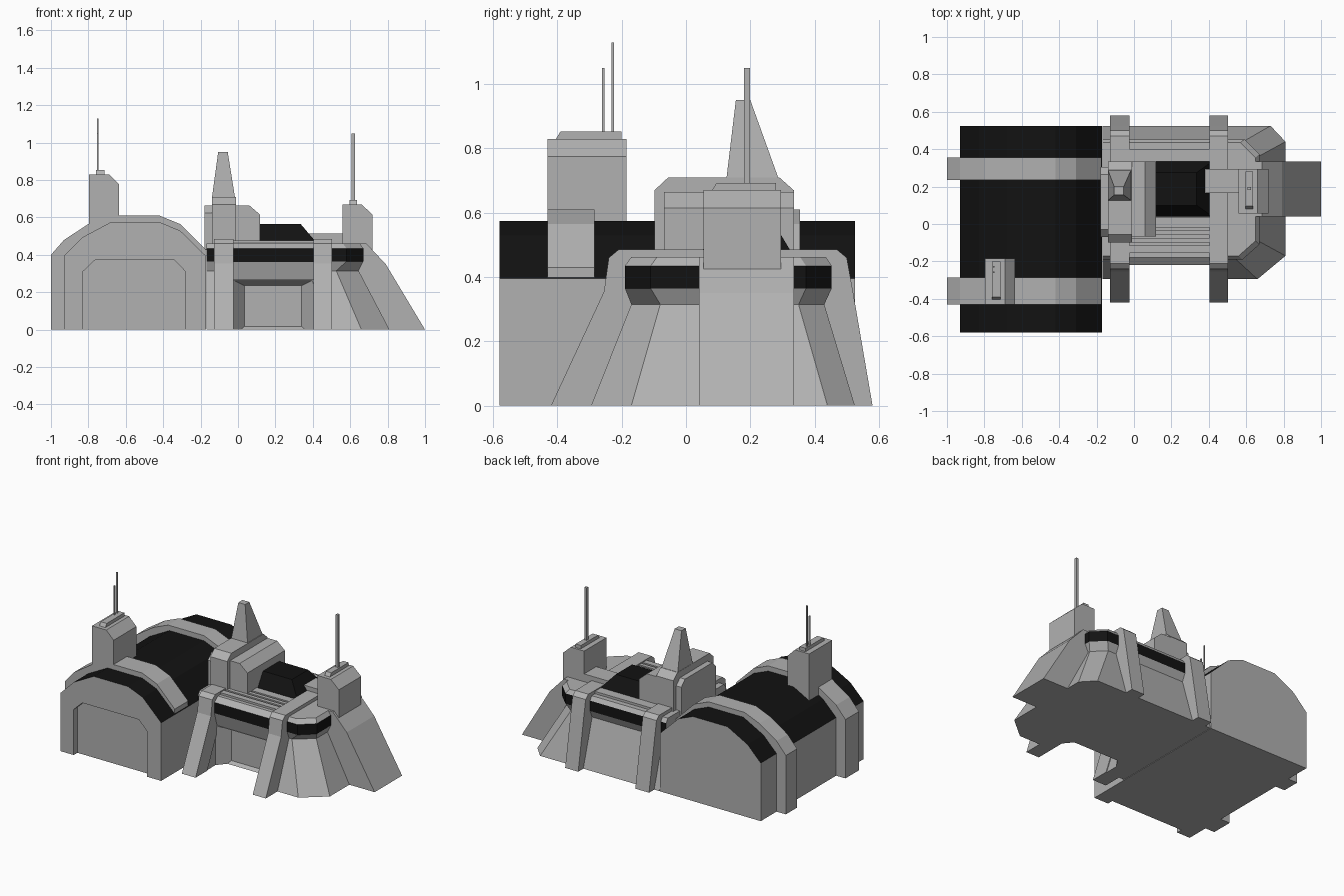
import bpy, bmesh

if "Cube" in bpy.data.objects:
    bpy.data.objects.remove(bpy.data.objects["Cube"])

dark = bpy.data.materials.new("dark_panel")
dark.diffuse_color = (0.006, 0.006, 0.006, 1)
dark.use_nodes = True
dark.node_tree.nodes["Principled BSDF"].inputs["Base Color"].default_value = dark.diffuse_color
grey = bpy.data.materials.new("grey_hull")
grey.diffuse_color = (0.44, 0.44, 0.44, 1)
grey.use_nodes = True
grey.node_tree.nodes["Principled BSDF"].inputs["Base Color"].default_value = grey.diffuse_color


def loft(name, rings, is_dark=lambda f: False):
    """Skin a list of equal-length point rings and cap both ends."""
    bm = bmesh.new()
    loops = [[bm.verts.new(p) for p in r] for r in rings]
    n = len(loops[0])
    for a, b in zip(loops, loops[1:]):
        for i in range(n):
            j = (i + 1) % n
            bm.faces.new((a[i], a[j], b[j], b[i]))
    bm.faces.new(loops[0])
    bm.faces.new(loops[-1])
    bmesh.ops.recalc_face_normals(bm, faces=bm.faces)
    for f in bm.faces:
        f.material_index = int(is_dark(f))
    me = bpy.data.meshes.new(name)
    bm.to_mesh(me)
    bm.free()
    me.materials.append(grey)
    me.materials.append(dark)
    ob = bpy.data.objects.new(name, me)
    bpy.context.collection.objects.link(ob)
    return ob


def along_y(name, prof, y0, y1, **k):
    return loft(name, [[(x, y, z) for x, z in prof] for y in (y0, y1)], **k)


def along_x(name, prof, x0, x1, **k):
    return loft(name, [[(x, y, z) for y, z in prof] for x in (x0, x1)], **k)


def rect(x0, x1, y0, y1, z):
    return [(x0, y0, z), (x1, y0, z), (x1, y1, z), (x0, y1, z)]


def taper(name, low, z0, top, z1, **k):
    return loft(name, [rect(*low, z0), rect(*top, z1)], **k)


def box(name, x0, x1, y0, y1, z0, z1):
    return taper(name, (x0, x1, y0, y1), z0, (x0, x1, y0, y1), z1)


def cut(ob, cutter):
    cutter.hide_render = True
    cutter.display_type = 'WIRE'
    m = ob.modifiers.new("recess", 'BOOLEAN')
    m.operation, m.solver, m.object = 'DIFFERENCE', 'EXACT', cutter


# Hangar hall with dark vaulted roof and arched door recess
hall = [(-.93, 0), (-.93, .395), (-.83, .495), (-.68, .575), (-.42, .575),
        (-.31, .53), (-.172, .395), (-.172, 0)]
hangar = along_y("hangar_hall", hall, -.58, .525,
                 is_dark=lambda f: f.normal.z > .3)
door = [(-.83, -.05), (-.83, .31), (-.765, .372), (-.34, .372), (-.28, .31), (-.28, -.05)]
cut(hangar, along_y("hangar_door_cutter", door, -.65, -.54))

# Hangar ribs
rib = [(-1, 0), (-1, .40), (-.93, .48), (-.80, .565), (-.69, .61), (-.42, .61),
       (-.31, .565), (-.175, .43), (-.175, 0)]
for nm, y0, y1 in (("front", -.43, -.285), ("back", .235, .355)):
    along_y("hangar_rib_" + nm, rib, y0, y1)


# Towers with chamfered top, cap
def tower(name, x0, x1, y0, y1, z0, z1, xc, capx):
    prof = [(x0, z0), (x0, z1), (xc, z1), (x1, z1 - .055), (x1, z0)]
    along_y(name, prof, y0, y1)
    c = (capx[0], capx[1], y0 + .02, y1 - .015)
    taper(name + "_cap", c, z1 - .01, (c[0], c[1], c[2] + .02, c[3]), z1 + .023)


def antenna(name, x, y, r, z0, z1):
    box(name, x - r, x + r, y - r, y + r, z0, z1)


tower("hangar_tower", -.797, -.635, -.43, -.185, .43, .83, -.69, (-.76, -.715))
antenna("hangar_antenna_tall", -.75, -.228, .004, .8, 1.13)
antenna("hangar_antenna_short", -.75, -.257, .004, .8, 1.05)
tower("side_tower", .56, .72, .055, .295, .425, .67, .66, (.595, .635))
antenna("side_antenna", .617, .19, .009, .64, 1.05)


# Main building hull: lofted half-octagon with dark band
def ring(z, x, y0, y1, cx, cy, bx, by):
    return [(-.168, y0, z), (x - cx, y0, z), (x, y0 + cy, z),
            (x, y1 - by, z), (x - bx, y1, z), (-.168, y1, z)]


def band(f):
    z = f.calc_center_median().z
    return .38 < z < .42 and f.normal.x > -.5 and abs(f.normal.z) < .1


hull = loft("main_hull", [
    ring(0, .81, -.295, .525, .15, .125, .08, .085),
    ring(.315, .645, -.17, .43, .12, .09, .08, .08),
    ring(.365, .67, -.19, .453, .09, .08, .08, .08),
    ring(.435, .67, -.19, .453, .09, .08, .08, .08),
    ring(.462, .65, -.17, .435, .09, .08, .08, .08)], is_dark=band)

# Tapered front gate recess
cut(hull, loft("gate_cutter", [
    [(-.03, -.34, -.05), (.405, -.34, -.05), (.405, -.34, .268), (-.03, -.34, .268)],
    [(-.03, -.20, -.05), (.405, -.20, -.05), (.405, -.20, .268), (-.03, -.20, .268)],
    [(.035, -.12, .018), (.34, -.12, .018), (.34, -.12, .235), (.035, -.12, .235)]]))

# Overhanging band above the gate
along_x("gate_canopy", [(-.16, .268), (-.19, .268), (-.218, .362), (-.218, .435),
                        (-.18, .464), (-.12, .464)], -.026, .406, is_dark=band)

# Buttress frames straddling the main building
frame = [(-.42, 0), (-.255, .355), (-.24, .46), (-.21, .485), (.47, .485),
         (.50, .46), (.52, .35), (.58, 0), (.46, 0), (.40, .3), (-.15, .3), (-.295, 0)]
for nm, x0, x1 in (("left", -.128, -.025), ("right", .405, .503)):
    along_x("buttress_frame_" + nm, frame, x0, x1)

# Sloped end buttress
along_y("end_buttress", [(.5, 0), (.5, .462), (.685, .462), (.79, .35), (1, 0)], .04, .335)

# Roof slats
for i, (y0, y1) in enumerate(((-.155, -.115), (-.10, -.075), (-.06, -.035), (-.02, .035),
                              (.335, .40))):
    box(f"roof_slat_{i}", -.03, .41, y0, y1, .44, .478)

# Roof buildings
along_x("command_block", [(-.098, .425), (-.098, .67), (-.055, .71), (.29, .71),
                          (.335, .67), (.335, .425)], -.14, -.012)
along_x("command_side_panel", [(-.07, .425), (-.07, .625), (-.03, .665), (.265, .665),
                               (.305, .625), (.305, .425)], -.178, -.1)
taper("spire", (-.14, -.015, .125, .29), .70, (-.106, -.055, .155, .20), .95)
along_y("roof_house", [(-.03, .44), (-.03, .665), (.06, .665), (.118, .615), (.118, .44)],
        -.068, .335)
taper("dark_skylight", (.10, .42, .04, .335), .465, (.10, .335, .10, .275), .565,
      is_dark=lambda f: True)
box("roof_duct", .38, .565, .165, .295, .45, .515)
